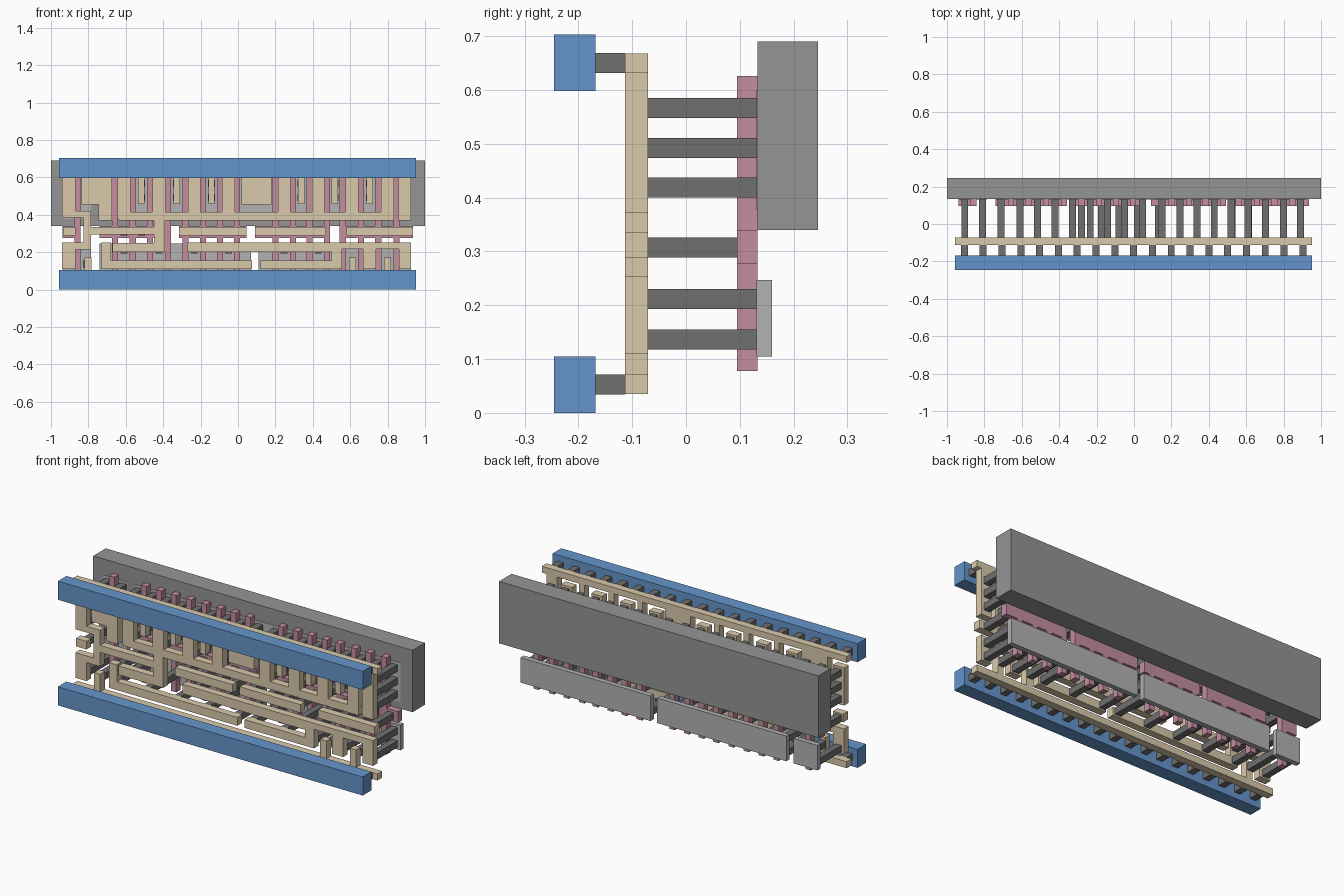
import bpy

def mat(name, c):
    m = bpy.data.materials.new(name)
    m.diffuse_color = (*c, 1)
    return m

BLUE = mat("rail_blue", (0.13, 0.30, 0.60))
TAN = mat("wire_tan", (0.70, 0.59, 0.41))
PINK = mat("gate_pink", (0.55, 0.27, 0.35))
DARK = mat("contact_dark", (0.16, 0.16, 0.16))
MID = mat("well_grey", (0.30, 0.30, 0.30))
LIGHT = mat("diffusion_grey", (0.45, 0.45, 0.45))


def plate(name, rects, y0, y1, m):
    """Extrude the union of rectangles (x0, x1, z0, z1) through a y range."""
    xs = sorted({round(v, 4) for r in rects for v in r[:2]})
    zs = sorted({round(v, 4) for r in rects for v in r[2:]})
    filled = set()
    for i in range(len(xs) - 1):
        for k in range(len(zs) - 1):
            cx, cz = (xs[i] + xs[i + 1]) / 2, (zs[k] + zs[k + 1]) / 2
            if any(a < cx < b and c < cz < d for a, b, c, d in rects):
                filled.add((i, k))
    verts, faces, index = [], [], {}

    def v(i, s, k):
        if (i, s, k) not in index:
            index[i, s, k] = len(verts)
            verts.append((xs[i], (y0, y1)[s], zs[k]))
        return index[i, s, k]

    for i, k in sorted(filled):
        loop = [(i, k), (i + 1, k), (i + 1, k + 1), (i, k + 1)]
        faces.append([v(a, 0, b) for a, b in loop])
        faces.append([v(a, 1, b) for a, b in reversed(loop)])
        sides = [(i, k - 1), (i + 1, k), (i, k + 1), (i - 1, k)]
        for n, other in enumerate(sides):
            if other not in filled:
                (a, b), (c, d) = loop[n], loop[(n + 1) % 4]
                faces.append([v(c, 0, d), v(a, 0, b), v(a, 1, b), v(c, 1, d)])
    me = bpy.data.meshes.new(name)
    me.from_pydata(verts, [], faces)
    me.materials.append(m)
    ob = bpy.data.objects.new(name, me)
    bpy.context.collection.objects.link(ob)


def wire(name, *rects):
    plate(name, rects, -0.113, -0.071, TAN)


S = 0.0372                       # contact side
L, R = -0.957, 0.953             # rail ends
# transistor gate centres, one single gate and four groups of four
groups = [[-0.858], [-0.657, -0.563, -0.47, -0.375], [-0.28, -0.188, -0.097, -0.005],
          [0.2, 0.294, 0.382, 0.475], [0.56, 0.657, 0.75, 0.847]]
straps = [(-0.937, -0.842), (-0.74, -0.36), (-0.315, 0.045), (0.09, 0.49), (0.545, 0.935)]
drain = [-0.61, -0.422, -0.234, -0.051, 0.247, 0.429, 0.609, 0.799]
supply = [-0.517, -0.328, -0.142, 0.338, 0.518, 0.704]

# back slab and diffusion strips
plate("well", [(-1, 1, 0.34, 0.69)], 0.133, 0.245, MID)
for n, (a, b) in enumerate([(-0.935, -0.785), (-0.74, 0.07), (0.11, 0.925)]):
    plate(f"lower_diffusion_{n}", [(a, b, 0.105, 0.247)], 0.131, 0.16, LIGHT)
for n, (a, b) in enumerate([(-0.935, -0.785), (-0.74, 0.925)]):
    plate(f"upper_diffusion_{n}", [(a, b, 0.378, 0.6)], 0.131, 0.16, LIGHT)

# gate combs
for n, (g, (a, b)) in enumerate(zip(groups, straps)):
    plate(f"gate_comb_{n}", [(a, b, 0.277, 0.34)] +
          [(x - 0.0165, x + 0.0165, 0.078, 0.626) for x in g], 0.095, 0.133, PINK)

# metal rails with their short contacts
for name, z in (("bottom", 0.0525), ("top", 0.6505)):
    plate(f"{name}_rail", [(L, R, z - 0.0525, z + 0.0525)], -0.245, -0.168, BLUE)
    for i in range(19):
        x = L + (i + 0.5) * (R - L) / 19
        plate(f"{name}_rail_contact_{i}", [(x - S / 2, x + S / 2, z - S / 2, z + S / 2)],
              -0.168, -0.113, DARK)

# upper supply wire: rail, narrow fingers, wide drops
wire("upper_supply_wire", (L, R, 0.632, 0.668),
     (-0.837, -0.675, 0.455, 0.64), (-0.745, -0.675, 0.371, 0.64),
     (0.02, 0.18, 0.455, 0.64), (0.857, 0.925, 0.371, 0.64),
     *[(x - 0.017, x + 0.017, 0.458, 0.64) for x in supply])
# lower supply wire with fingers
wire("lower_supply_wire", (L, R, 0.035, 0.072),
     *[(x - 0.019, x + 0.019, 0.06, 0.172) for x in (-0.803, 0.613, 0.799)])
# output wire
wire("output_wire", (-0.64, 0.834, 0.371, 0.415), (-0.45, -0.39, 0.2, 0.4),
     (-0.67, -0.39, 0.2, 0.25),
     *[(x - 0.034, x + 0.034, 0.38, 0.598) for x in drain])
# inverted input wire
wire("inverter_wire", (-0.94, -0.87, 0.385, 0.598), (-0.94, -0.785, 0.385, 0.42),
     (-0.827, -0.785, 0.215, 0.42), (-0.94, -0.785, 0.215, 0.253),
     (-0.94, -0.87, 0.11, 0.253), (-0.80, -0.445, 0.295, 0.335))
# stacked lower wires
wire("lower_wire_left", (-0.73, 0.075, 0.11, 0.157), (-0.73, -0.68, 0.11, 0.253))
wire("lower_wire_middle", (-0.27, 0.5, 0.2, 0.253))
wire("lower_wire_right", (0.12, 0.555, 0.11, 0.157), (0.5, 0.555, 0.11, 0.253),
     (0.5, 0.925, 0.218, 0.253), (0.667, 0.737, 0.11, 0.253), (0.86, 0.925, 0.11, 0.253))
# input strips
for n, (a, b) in enumerate([(-0.935, -0.87), (-0.315, 0.045), (0.09, 0.47), (0.58, 0.935)]):
    wire(f"input_strip_{n}", (a, b, 0.289, 0.335))

# long contacts: (row bottoms, x positions)
LOW, MIDL, GATE = 0.118, 0.193, 0.289
UP = [0.4, 0.474, 0.548]
contacts = [
    (UP, drain + [-0.905, -0.71, 0.89]),
    (UP[1:], supply + [-0.81, 0.045, 0.15]),
    ([LOW], [-0.905, -0.81, -0.517, -0.328, -0.142, 0.045, 0.145, 0.338, 0.613, 0.799]),
    ([LOW, MIDL], [-0.71, 0.525, 0.704, 0.89]),
    ([MIDL], [-0.61, -0.422, -0.234, -0.051, 0.247, 0.429]),
    ([GATE], [-0.905, -0.61, -0.517, -0.28, -0.175, -0.08, 0.018,
              0.13, 0.247, 0.338, 0.429, 0.613, 0.704, 0.799, 0.89]),
]
for rows, xs in contacts:
    for z in rows:
        back = 0.095 if z == GATE else 0.131
        for x in xs:
            plate("long_contact", [(x - S / 2, x + S / 2, z, z + S)], -0.071, back, DARK)
